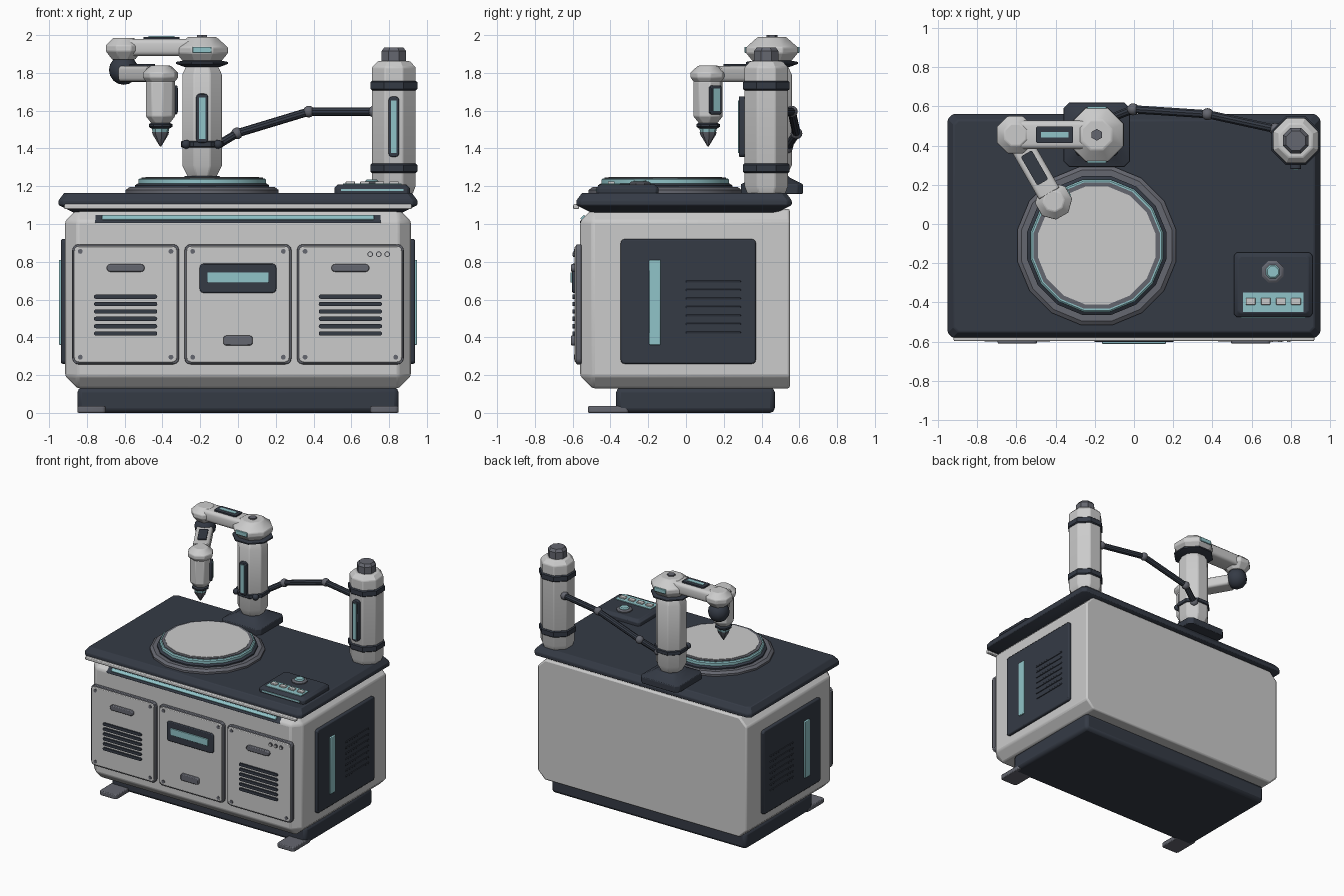
import bpy, bmesh, math
from mathutils import Vector

if "Cube" in bpy.data.objects:
    bpy.data.objects.remove(bpy.data.objects["Cube"], do_unlink=True)


def material(name, rgb):
    m = bpy.data.materials.new(name)
    m.use_nodes = True
    m.diffuse_color = (*rgb, 1)
    m.node_tree.nodes["Principled BSDF"].inputs["Base Color"].default_value = (*rgb, 1)
    return m


LIGHT = material("light grey", (0.6, 0.6, 0.6))
DARK = material("dark navy", (0.035, 0.043, 0.06))
GREY = material("mid grey", (0.13, 0.135, 0.16))
TEAL = material("pale teal", (0.28, 0.55, 0.58))


def finish(name, bm, mat, bevel=0.0, loc=(0, 0, 0), rot=(0, 0, 0)):
    bmesh.ops.recalc_face_normals(bm, faces=bm.faces)
    me = bpy.data.meshes.new(name)
    bm.to_mesh(me)
    bm.free()
    ob = bpy.data.objects.new(name, me)
    bpy.context.collection.objects.link(ob)
    ob.location, ob.rotation_euler = loc, rot
    me.materials.append(mat)
    if bevel:
        mod = ob.modifiers.new("bevel", "BEVEL")
        mod.width, mod.segments, mod.limit_method = bevel, 2, "ANGLE"
        mod.angle_limit = math.radians(35)
    bpy.ops.object.select_all(action="DESELECT")
    ob.select_set(True)
    bpy.context.view_layer.objects.active = ob
    bpy.ops.object.shade_smooth_by_angle(angle=math.radians(32))
    return ob


def box(name, centre, size, mat, corner=0.0, axis=1, bevel=0.0, rot=(0, 0, 0)):
    """Box whose edges along one axis can be rounded."""
    bm = bmesh.new()
    bmesh.ops.create_cube(bm, size=1)
    for v in bm.verts:
        v.co = Vector(a * b for a, b in zip(v.co, size))
    if corner:
        edges = [e for e in bm.edges if abs((e.verts[0].co - e.verts[1].co)[axis]) > 1e-5]
        bmesh.ops.bevel(bm, geom=edges, offset=corner, segments=3, profile=0.5, affect="EDGES")
    return finish(name, bm, mat, bevel, centre, rot)


def loft(name, rings, mat, bevel=0.0, loc=(0, 0, 0), rot=(0, 0, 0)):
    bm = bmesh.new()
    loops = [[bm.verts.new(p) for p in ring] for ring in rings]
    n = len(loops[0])
    for a, b in zip(loops, loops[1:]):
        for i in range(n):
            j = (i + 1) % n
            bm.faces.new((a[i], a[j], b[j], b[i]))
    bm.faces.new(loops[0])
    bm.faces.new(loops[-1])
    return finish(name, bm, mat, bevel, loc, rot)


def turned(name, x, y, profile, mat, n=8, bevel=0.0, turn=0.0):
    """Prism of stacked (flat-to-centre radius, z) rings."""
    k = 1 / math.cos(math.pi / n)
    rings = [[(r * k * math.cos((i + 0.5) * math.tau / n), r * k * math.sin((i + 0.5) * math.tau / n), z)
              for i in range(n)] for r, z in profile]
    return loft(name, rings, mat, bevel, (x, y, 0), (0, 0, turn))


def slab(name, x, y, hx, hy, cut, layers, mat, bevel=0.0):
    """Rectangle with cut corners, stacked in (inset, z) layers."""
    rings = []
    for d, z in layers:
        a, b = hx - d, hy - d
        rings.append([(a, cut - b, z), (a, b - cut, z), (a - cut, b, z), (cut - a, b, z),
                      (-a, b - cut, z), (-a, cut - b, z), (cut - a, -b, z), (a - cut, -b, z)])
    return loft(name, rings, mat, bevel, (x, y, 0))


def rod(name, p, q, r, mat, n=10):
    p, q = Vector(p), Vector(q)
    bm = bmesh.new()
    bmesh.ops.create_cone(bm, cap_ends=True, segments=n, radius1=r, radius2=r, depth=(q - p).length)
    finish(name, bm, mat, 0, (p + q) / 2, (q - p).to_track_quat("Z", "Y").to_euler())


def ball(name, p, r, mat):
    bm = bmesh.new()
    bmesh.ops.create_uvsphere(bm, u_segments=12, v_segments=8, radius=r)
    finish(name, bm, mat, 0, p)


# Plinth and feet
box("plinth", (0, 0.05, 0.067), (1.7, 0.84, 0.134), DARK, bevel=0.025)
for s in (-1, 1):
    box("foot", (s * 0.775, -0.41, 0.018), (0.15, 0.22, 0.035), GREY, 0.02, 2, 0.006)

# Cabinet body, chamfered on the front and the long side edges
bm = bmesh.new()
bmesh.ops.create_cube(bm, size=1)
for v in bm.verts:
    v.co = Vector((v.co.x * 1.83, v.co.y * 1.11 - 0.005, v.co.z * 0.95 + 0.605))
wide = []
for e in bm.edges:
    mid = (e.verts[0].co + e.verts[1].co) / 2
    if mid.y < -0.5 or (abs(mid.x) > 0.9 and abs(mid.y) < 0.1):
        wide.append(e)
bmesh.ops.bevel(bm, geom=wide, offset=0.065, segments=1, affect="EDGES")
finish("cabinet_body", bm, LIGHT, 0.012)

# Countertop with front trims
slab("countertop", 0, -0.01, 0.95, 0.57, 0.025,
     [(0.08, 1.06), (0, 1.1), (0, 1.125), (0.03, 1.165)], DARK, 0.006)
box("counter_trim", (0, -0.582, 1.092), (1.84, 0.03, 0.026), LIGHT, bevel=0.006)
tilt = (-math.pi / 4, 0, 0)
box("light_bar_housing", (0, -0.53, 1.018), (1.52, 0.04, 0.06), DARK, bevel=0.008, rot=tilt)
box("light_bar", (0, -0.544, 1.032), (1.44, 0.02, 0.028), TEAL, bevel=0.004, rot=tilt)

# Front doors
for k, x in enumerate((-0.595, 0, 0.595)):
    box("door_edge", (x, -0.567, 0.575), (0.565, 0.03, 0.635), GREY, 0.03, 1, 0.005)
    box("door", (x, -0.574, 0.575), (0.545, 0.03, 0.615), LIGHT, 0.025, 1, 0.005)
    for sx in (-1, 1):
        for sz in (-1, 1):
            if (k, sx, sz) != (2, 1, 1):
                rod("door_screw", (x + sx * 0.24, -0.58, 0.575 + sz * 0.28),
                    (x + sx * 0.24, -0.594, 0.575 + sz * 0.28), 0.013, GREY)
    if k == 1:
        box("display_frame", (x, -0.59, 0.713), (0.405, 0.025, 0.155), DARK, 0.02, 1, 0.006)
        box("display", (x, -0.605, 0.717), (0.325, 0.012, 0.055), TEAL, bevel=0.003)
        box("door_handle", (x, -0.595, 0.383), (0.155, 0.03, 0.052), GREY, 0.015, 1, 0.006)
    else:
        box("door_handle", (x, -0.595, 0.767), (0.2, 0.03, 0.04), GREY, 0.018, 1, 0.006)
        for i in range(6):
            box("door_vent", (x, -0.59, 0.42 + i * 0.039), (0.335, 0.02, 0.022), DARK, 0.01, 1)
for i in range(3):
    rod("indicator", (0.7 + i * 0.045, -0.58, 0.84), (0.7 + i * 0.045, -0.598, 0.84), 0.015, GREY)
    rod("indicator_lamp", (0.7 + i * 0.045, -0.59, 0.84), (0.7 + i * 0.045, -0.602, 0.84), 0.01, LIGHT)

# Side panels
for s in (-1, 1):
    box("side_panel", (s * 0.92, 0.012, 0.59), (0.035, 0.715, 0.66), DARK, 0.02, 0, 0.008)
    box("side_light", (s * 0.937, -0.165, 0.585), (0.022, 0.06, 0.45), TEAL, bevel=0.005)
    for i in range(7):
        box("side_vent", (s * 0.937, 0.145, 0.425 + i * 0.045), (0.012, 0.29, 0.012), DARK, bevel=0.003)

# Turntable
TX, TY = -0.19, -0.11
turned("turntable_base", TX, TY, [(0.405, 1.15), (0.405, 1.18), (0.385, 1.195)], GREY, 16)
turned("turntable_step", TX, TY, [(0.355, 1.19), (0.355, 1.205), (0.34, 1.215)], DARK, 16)
turned("turntable_light", TX, TY, [(0.338, 1.2), (0.338, 1.235), (0.33, 1.242)], TEAL, 16)
turned("turntable_rim", TX, TY, [(0.322, 1.2), (0.322, 1.247)], GREY, 16)
turned("turntable_plate", TX, TY, [(0.3, 1.2), (0.3, 1.25)], LIGHT, 16)

# Control panel
slab("control_panel", 0.71, -0.31, 0.2, 0.165, 0.015, [(0, 1.16), (0, 1.19), (0.02, 1.21)], DARK, 0.004)
turned("dial_ring", 0.708, -0.243, [(0.055, 1.2), (0.055, 1.218), (0.045, 1.225)], GREY)
turned("dial_lamp", 0.708, -0.243, [(0.035, 1.2), (0.035, 1.228), (0.028, 1.235)], TEAL)
box("key_strip", (0.71, -0.4, 1.211), (0.31, 0.1, 0.008), TEAL)
for i in range(4):
    box("key", (0.595 + i * 0.077, -0.395, 1.218), (0.05, 0.035, 0.016), LIGHT, bevel=0.004)
box("panel_edge_light", (0.71, -0.475, 1.18), (0.33, 0.009, 0.012), TEAL)

# Canister tower
CX, CY = 0.825, 0.425
turned("tower", CX, CY, [(0.1, 1.16), (0.115, 1.2), (0.115, 1.83), (0.085, 1.862)], LIGHT, bevel=0.006)
for z in (1.295, 1.733):
    turned("tower_band", CX, CY, [(0.116, z - 0.025), (0.124, z - 0.018), (0.124, z + 0.018), (0.116, z + 0.025)], DARK)
turned("tower_cap", CX, CY, [(0.065, 1.855), (0.065, 1.915), (0.05, 1.935)], GREY)
box("tower_window_frame", (CX, CY - 0.12, 1.515), (0.056, 0.05, 0.32), DARK, 0.02, 1, 0.005)
box("tower_window", (CX, CY - 0.145, 1.515), (0.028, 0.01, 0.28), TEAL)

# Robot base, column and shoulder
RX, RY = -0.19, 0.455
slab("robot_base", RX, RY, 0.17, 0.165, 0.03, [(0.0, 1.16), (0, 1.21), (0.07, 1.245), (0.08, 1.255)], DARK, 0.005)
turned("column", RX, RY, [(0.07, 1.24), (0.105, 1.31), (0.105, 1.79), (0.08, 1.845)], LIGHT, bevel=0.006)
turned("column_band", RX, RY, [(0.106, 1.405), (0.113, 1.41), (0.113, 1.435), (0.106, 1.44)], DARK)
for s in (-1, 1):
    ball("band_bolt", (RX + s * 0.085, RY - 0.085, 1.422), 0.024, DARK)
box("column_window_frame", (RX, RY - 0.11, 1.56), (0.064, 0.03, 0.26), DARK, 0.02, 1, 0.005)
box("column_window", (RX, RY - 0.126, 1.56), (0.034, 0.01, 0.22), TEAL)
turned("shoulder_collar", RX, RY, [(0.09, 1.83), (0.138, 1.848), (0.138, 1.858), (0.1, 1.865)], DARK)
turned("shoulder", RX, RY, [(0.1, 1.86), (0.137, 1.905), (0.137, 1.935), (0.075, 1.99)], LIGHT, bevel=0.006)
turned("shoulder_bolt", RX, RY, [(0.026, 1.98), (0.026, 2.0)], GREY, 6)
for s in (-1, 1):
    box("shoulder_light", (RX, RY + s * 0.138, 1.922), (0.1, 0.014, 0.032), TEAL, bevel=0.003)

# Upper arm and elbow
EX = -0.605
box("upper_arm", (-0.42, RY, 1.935), (0.36, 0.145, 0.09), LIGHT, 0.025, 0, 0.004)
box("upper_arm_plate", (-0.405, RY, 1.983), (0.19, 0.085, 0.016), DARK, 0.01, 2)
box("upper_arm_light", (-0.405, RY, 1.99), (0.14, 0.03, 0.008), TEAL)
turned("elbow", EX, RY, [(0.06, 1.87), (0.095, 1.915), (0.095, 1.945), (0.055, 1.985)], LIGHT, bevel=0.005)
ball("elbow_joint", (EX, RY, 1.815), 0.078, DARK)

# Forearm and wrist
WX, WY = -0.41, 0.117
along = Vector((WX - EX, WY - RY, 0)).normalized()
side = Vector((-along.y, along.x, 0))
turn = math.atan2(side.y, side.x)
mid = Vector(((WX + EX) / 2, (WY + RY) / 2, 1.795))
box("forearm", mid, (0.12, 0.3, 0.085), LIGHT, 0.02, 1, 0.004, (0, 0, turn))
box("forearm_plate", mid + Vector((0, 0, 0.044)), (0.065, 0.17, 0.014), DARK, 0.01, 2, 0, (0, 0, turn))
turned("wrist", WX, WY, [(0.065, 1.745), (0.088, 1.775), (0.088, 1.8), (0.05, 1.838)], LIGHT, bevel=0.005, turn=turn)
turned("tool_body", WX, WY, [(0.04, 1.525), (0.073, 1.57), (0.073, 1.755)], LIGHT, bevel=0.005, turn=turn)
wrist = Vector((WX, WY, 1.657))
box("tool_window_frame", wrist + side * 0.075, (0.024, 0.07, 0.155), DARK, 0.015, 0, 0.004, (0, 0, turn))
box("tool_window", wrist + side * 0.088, (0.008, 0.04, 0.12), TEAL, rot=(0, 0, turn))
turned("tool_collar", WX, WY, [(0.045, 1.505), (0.058, 1.515), (0.058, 1.528), (0.04, 1.54)], DARK, turn=turn)
turned("tool_ring", WX, WY, [(0.038, 1.482), (0.044, 1.51)], TEAL, turn=turn)
turned("tool_tip", WX, WY, [(0.003, 1.41), (0.038, 1.472), (0.042, 1.486)], GREY, turn=turn)

# Jointed feed pipe between tower and column
pipe = [(0.72, 0.485, 1.595), (0.375, 0.56, 1.595), (-0.005, 0.585, 1.48), (-0.13, 0.535, 1.405)]
for a, b in zip(pipe, pipe[1:]):
    rod("feed_pipe", a, b, 0.022, DARK)
for p in pipe:
    ball("pipe_joint", p, 0.031, GREY)
